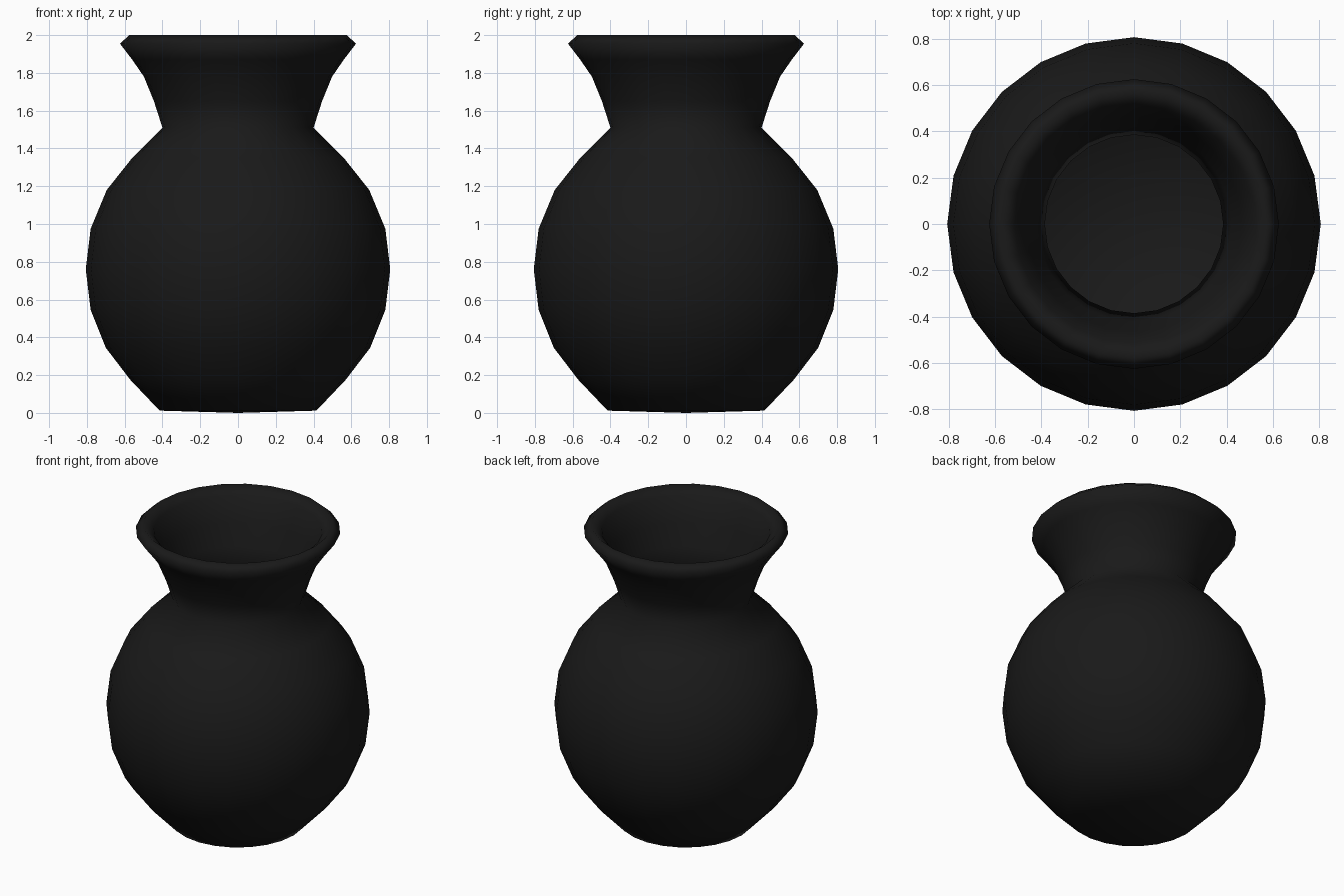
import bpy, bmesh, math

if "Cube" in bpy.data.objects:
    bpy.data.objects.remove(bpy.data.objects["Cube"])

SEGMENTS = 24

# Half section (radius, height): base centre, belly, neck, lip, then back down the inside
profile = [
    (0, 0), (0.415, 0.012), (0.57, 0.175), (0.70, 0.345), (0.78, 0.545),
    (0.806, 0.76), (0.78, 0.975), (0.695, 1.18), (0.56, 1.35), (0.40, 1.51),
    (0.445, 1.65), (0.498, 1.78), (0.56, 1.87), (0.625, 1.955), (0.575, 2.0),
    (0.515, 1.95), (0.465, 1.79), (0.42, 1.65), (0.385, 1.51),
    (0.53, 1.34), (0.67, 1.17), (0.75, 0.97), (0.775, 0.76), (0.75, 0.55),
    (0.67, 0.36), (0.54, 0.19), (0.40, 0.05), (0, 0.04),
]


def lathe(name, points, segments):
    bm = bmesh.new()
    verts = [bm.verts.new((r, 0, z)) for r, z in points]
    edges = [bm.edges.new(pair) for pair in zip(verts, verts[1:])]
    bmesh.ops.spin(bm, geom=verts + edges, cent=(0, 0, 0), axis=(0, 0, 1),
                   angle=math.tau, steps=segments, use_duplicate=False)
    bmesh.ops.remove_doubles(bm, verts=bm.verts[:], dist=0.0005)
    bmesh.ops.recalc_face_normals(bm, faces=bm.faces[:])
    for f in bm.faces:
        f.smooth = True
    mesh = bpy.data.meshes.new(name)
    bm.to_mesh(mesh)
    bm.free()
    obj = bpy.data.objects.new(name, mesh)
    bpy.context.collection.objects.link(obj)
    return obj


# Hollow vase in black glaze
vase = lathe("vase", profile, SEGMENTS)
glaze = bpy.data.materials.new("black_glaze")
glaze.diffuse_color = (0.01, 0.01, 0.01, 1)
glaze.use_nodes = True
glaze.node_tree.nodes["Principled BSDF"].inputs["Base Color"].default_value = glaze.diffuse_color
vase.data.materials.append(glaze)
